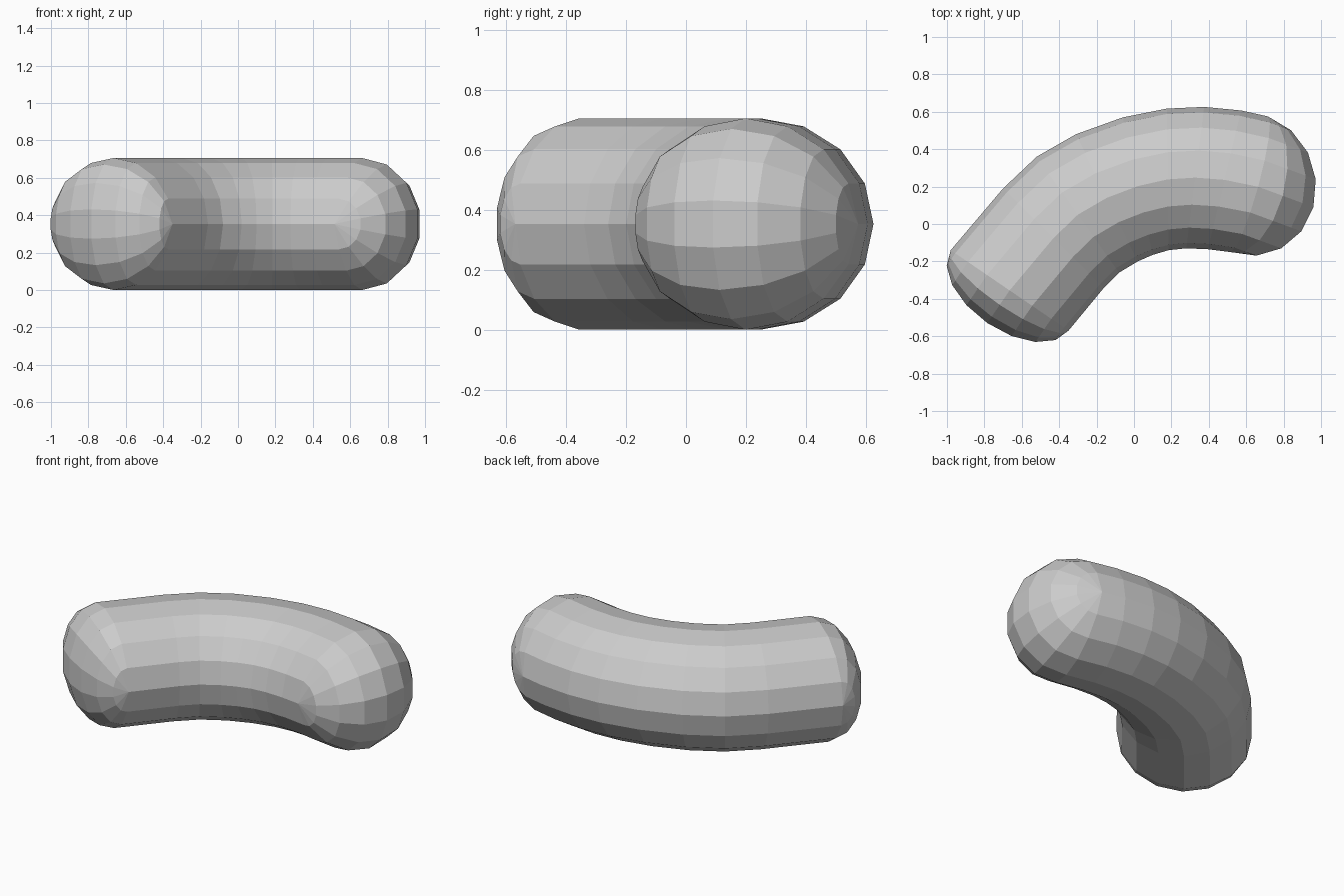
import bpy, bmesh
from math import sin, cos, pi
from mathutils import Vector

if "Cube" in bpy.data.objects:
    bpy.data.objects.remove(bpy.data.objects["Cube"])

SIDES, ROWS, R = 16, 7, 0.353
HALF = SIDES // 2

# Bend of the tube in plan: outer and inner point of each ring
STATIONS = [
    ((-0.98, -0.14), (-0.35, -0.57)),
    ((-0.70, 0.19), (-0.16, -0.34)),
    ((-0.52, 0.36), (-0.08, -0.26)),
    ((-0.31, 0.48), (0.02, -0.20)),
    ((-0.06, 0.57), (0.10, -0.165)),
    ((0.175, 0.617), (0.185, -0.14)),
    ((0.375, 0.626), (0.28, -0.13)),
    ((0.572, 0.607), (0.396, -0.135)),
    ((0.716, 0.575), (0.515, -0.15)),
]

bm = bmesh.new()


def frame(station):
    """Centre, half-width vector and forward axis of a ring."""
    o, i = (Vector((p[0], p[1], R)) for p in station)
    across = (o - i) / 2
    axis = across.cross(Vector((0, 0, 1))).normalized()
    return (o + i) / 2, across, axis


def make_ring(station, bulge=0.0):
    c, across, axis = frame(station)
    ring = []
    for j in range(SIDES):
        t = 2 * pi * j / SIDES
        ring.append(bm.verts.new(c + across * cos(t) + axis * bulge * abs(sin(t))
                                 + Vector((0, 0, R * sin(t)))))
    return ring


def make_cap(station, ring, bulge, depth, skew=0.0):
    """Rounded end with its poles on the outer and inner side of the ring."""
    c, across, axis = frame(station)
    rows = [[ring[j] for j in range(1, HALF)]]
    for k in range(1, ROWS):
        p = pi * k / ROWS
        row = []
        for j in range(1, HALF):
            t = pi * j / HALF
            along = sin(t) * (bulge + (depth - bulge) * sin(p))
            side = cos(t) + skew * sin(t) * sin(p)
            row.append(bm.verts.new(c + across * side + axis * along
                                    + Vector((0, 0, R * sin(t) * cos(p)))))
        rows.append(row)
    rows.append([ring[SIDES - j] for j in range(1, HALF)])
    for a, b in zip(rows, rows[1:]):
        bm.faces.new((ring[0], a[0], b[0]))
        bm.faces.new((ring[HALF], b[-1], a[-1]))
        for j in range(HALF - 2):
            bm.faces.new((a[j], a[j + 1], b[j + 1], b[j]))


# Bent tube
last = len(STATIONS) - 1
rings = [make_ring(s, 0.05 if n == last else 0.0) for n, s in enumerate(STATIONS)]
for a, b in zip(rings, rings[1:]):
    for j in range(SIDES):
        k = (j + 1) % SIDES
        bm.faces.new((a[j], a[k], b[k], b[j]))

# Rounded ends: shallow on the left, deeper on the right
make_cap(STATIONS[0], rings[0], 0.0, -0.217)
make_cap(STATIONS[-1], rings[-1], 0.05, 0.372, -0.07)

bmesh.ops.recalc_face_normals(bm, faces=bm.faces)
mesh = bpy.data.meshes.new("bent_tube")
bm.to_mesh(mesh)
bm.free()
bpy.context.collection.objects.link(bpy.data.objects.new("bent_tube", mesh))
